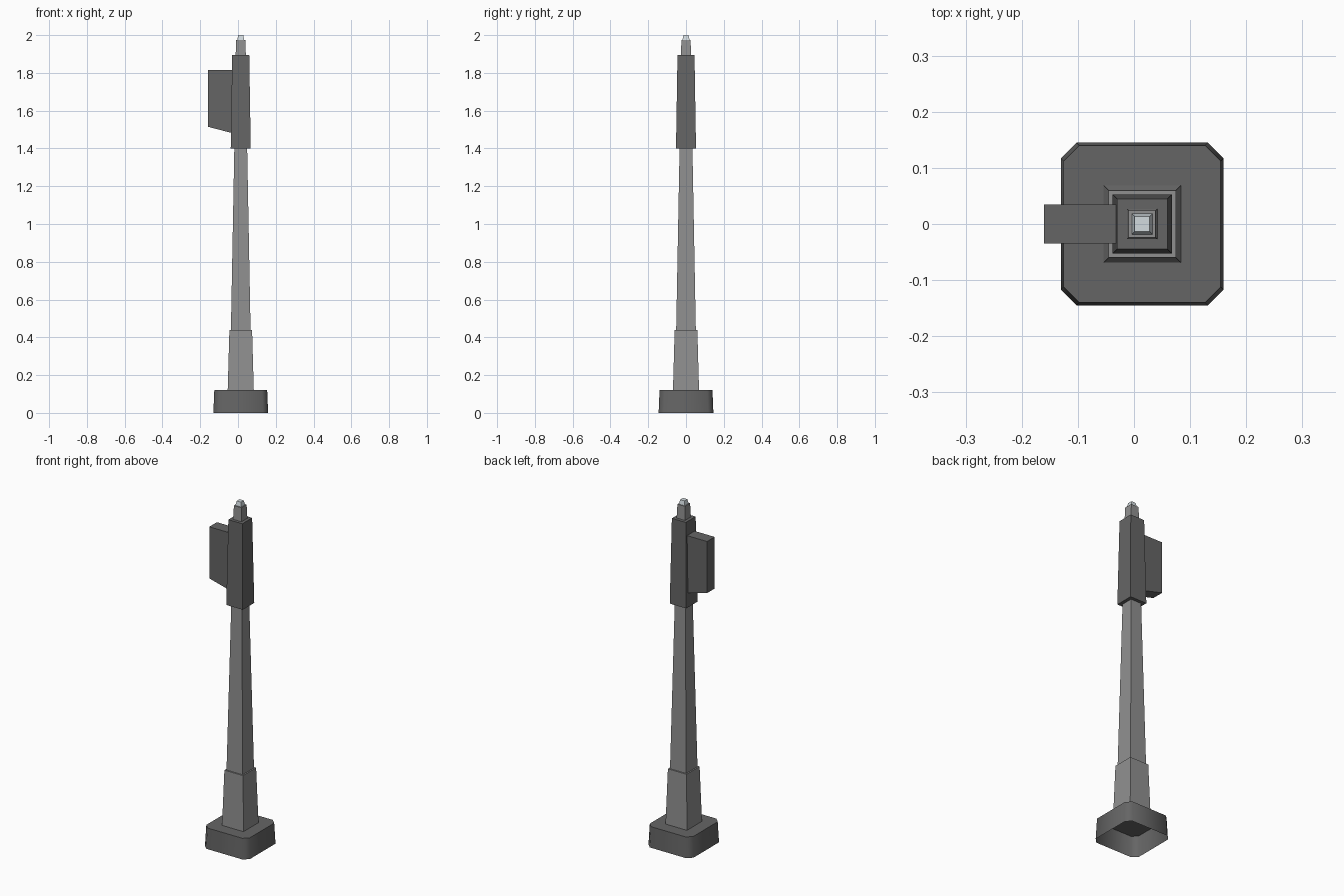
import bpy, bmesh, math

if "Cube" in bpy.data.objects:
    bpy.data.objects.remove(bpy.data.objects["Cube"])

CX = 0.0145  # pole axis offset in x


def material(name, rgb):
    m = bpy.data.materials.new(name)
    m.diffuse_color = (*rgb, 1.0)
    m.use_nodes = True
    m.node_tree.nodes["Principled BSDF"].inputs["Base Color"].default_value = m.diffuse_color
    return m


dark = material("dark_grey", (0.13, 0.13, 0.13))
grey = material("mid_grey", (0.28, 0.28, 0.28))
pale = material("pale_blue_grey", (0.65, 0.71, 0.74))


def finish(bm, name, mat):
    bmesh.ops.recalc_face_normals(bm, faces=bm.faces)
    me = bpy.data.meshes.new(name)
    bm.to_mesh(me)
    bm.free()
    ob = bpy.data.objects.new(name, me)
    me.materials.append(mat)
    bpy.context.collection.objects.link(ob)
    return ob


def section(h, c):
    """Square outline of half-width h, corners cut by c."""
    if c == 0:
        return [(-h, -h), (h, -h), (h, h), (-h, h)]
    k = h - c
    return [(-k, -h), (k, -h), (h, -k), (h, k), (k, h), (-k, h), (-h, k), (-h, -k)]


def tower(name, levels, mat, chamfer=0.0, cap=False):
    """Skin square sections given as (half-width, height)."""
    bm = bmesh.new()
    rings = [[bm.verts.new((CX + x, y, z)) for x, y in section(h, chamfer)]
             for h, z in levels]
    for a, b in zip(rings, rings[1:]):
        n = len(a)
        for i in range(n):
            j = (i + 1) % n
            bm.faces.new((a[i], a[j], b[j], b[i]))
    if cap:
        bm.faces.new(rings[-1])
    ob = finish(bm, name, mat)
    # make sure the open shells face outwards
    side = ob.data.polygons[0]
    probe = next(p for p in ob.data.polygons if abs(p.normal.z) < 0.5)
    if (probe.center.x - CX) * probe.normal.x + probe.center.y * probe.normal.y < 0:
        ob.data.flip_normals()
    return ob


# foot: hollow block, open underneath, softened corners
foot = tower("foot", [(0.145, 0), (0.14, 0.12)], dark, 0.028, True)
bpy.context.view_layer.objects.active = foot
foot.select_set(True)
bpy.ops.object.shade_smooth_by_angle(angle=math.radians(50))

# stepped tapering post
tower("post", [(0.069, 0.12), (0.06, 0.44), (0.052, 0.44), (0.034, 1.4)], grey)
# dark sleeve around the upper post
tower("sleeve", [(0.034, 1.4), (0.053, 1.4), (0.045, 1.895), (0.026, 1.895)], dark)
# neck and lamp at the top
tower("neck", [(0.027, 1.895), (0.024, 1.975)], grey, 0, True)
tower("lamp", [(0.0185, 1.975), (0.0135, 2.0)], pale, 0, True)

# side box with slanted underside
bm = bmesh.new()
outline = [(-0.16, 1.515), (-0.03, 1.481), (-0.03, 1.815), (-0.16, 1.815)]
f = bm.faces.new([bm.verts.new((x, -0.035, z)) for x, z in outline])
ext = bmesh.ops.extrude_face_region(bm, geom=[f], use_keep_orig=True)
bmesh.ops.translate(bm, vec=(0, 0.07, 0),
                    verts=[e for e in ext["geom"] if isinstance(e, bmesh.types.BMVert)])
finish(bm, "side_box", dark)
